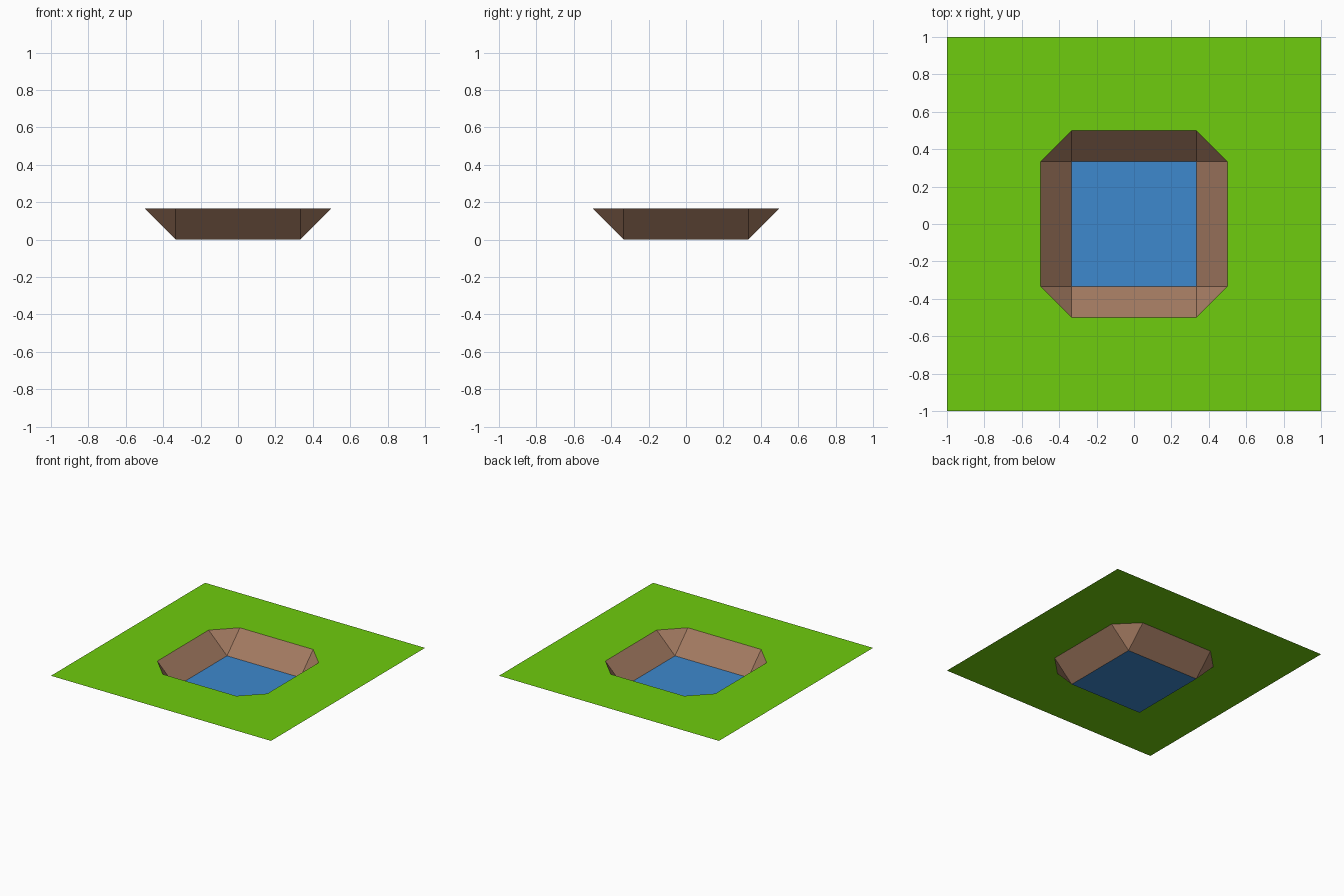
import bpy

if "Cube" in bpy.data.objects:
    bpy.data.objects.remove(bpy.data.objects["Cube"])

H = 0.167        # rim height above the pool floor
A, B = 0.333, 0.5  # floor half width, rim half width


def srgb(r, g, b):
    def lin(c):
        c /= 255
        return c / 12.92 if c <= 0.04045 else ((c + 0.055) / 1.055) ** 2.4
    return (lin(r), lin(g), lin(b), 1)


def material(name, rgb):
    m = bpy.data.materials.new(name)
    m.diffuse_color = srgb(*rgb)
    m.use_nodes = True
    m.node_tree.nodes["Principled BSDF"].inputs["Base Color"].default_value = m.diffuse_color
    return m


def make(name, verts, faces, mat):
    me = bpy.data.meshes.new(name)
    me.from_pydata(verts, [], faces)
    me.materials.append(mat)
    me.update()
    ob = bpy.data.objects.new(name, me)
    bpy.context.collection.objects.link(ob)
    return ob


grass = material("grass green", (111, 204, 14))
earth = material("earth brown", (163, 122, 97))
water = material("water blue", (61, 136, 205))

# Corner points, counter-clockwise
signs = [(1, 1), (-1, 1), (-1, -1), (1, -1)]
floor = [(A * x, A * y, 0) for x, y in signs]
outer = [(x, y, H) for x, y in signs]
rim = []  # octagonal rim, two points per corner
for x, y in signs:
    pair = [(B * x, A * y, H), (A * x, B * y, H)]
    rim += pair if x * y > 0 else pair[::-1]

# Water surface at the bottom of the pit
make("water", floor, [(0, 1, 2, 3)], water)

# Sloping banks: a quad on each side, a triangle at each corner
banks = []
for i in range(4):
    j = (i + 1) % 4
    banks.append((i, 4 + 2 * i + 1, 4 + 2 * j, j))
    banks.append((i, 4 + 2 * i, 4 + 2 * i + 1))
make("banks", floor + rim, banks, earth)

# Flat lawn around the octagonal opening
lawn = []
for i in range(4):
    j = (i + 1) % 4
    lawn.append((i, j, 4 + 2 * j, 4 + 2 * i + 1))
    lawn.append((i, 4 + 2 * i + 1, 4 + 2 * i))
make("lawn", outer + rim, lawn, grass)

# Face every surface upward
for ob in bpy.data.objects:
    for p in ob.data.polygons:
        if p.normal.z < 0:
            p.flip()
    ob.data.update()
